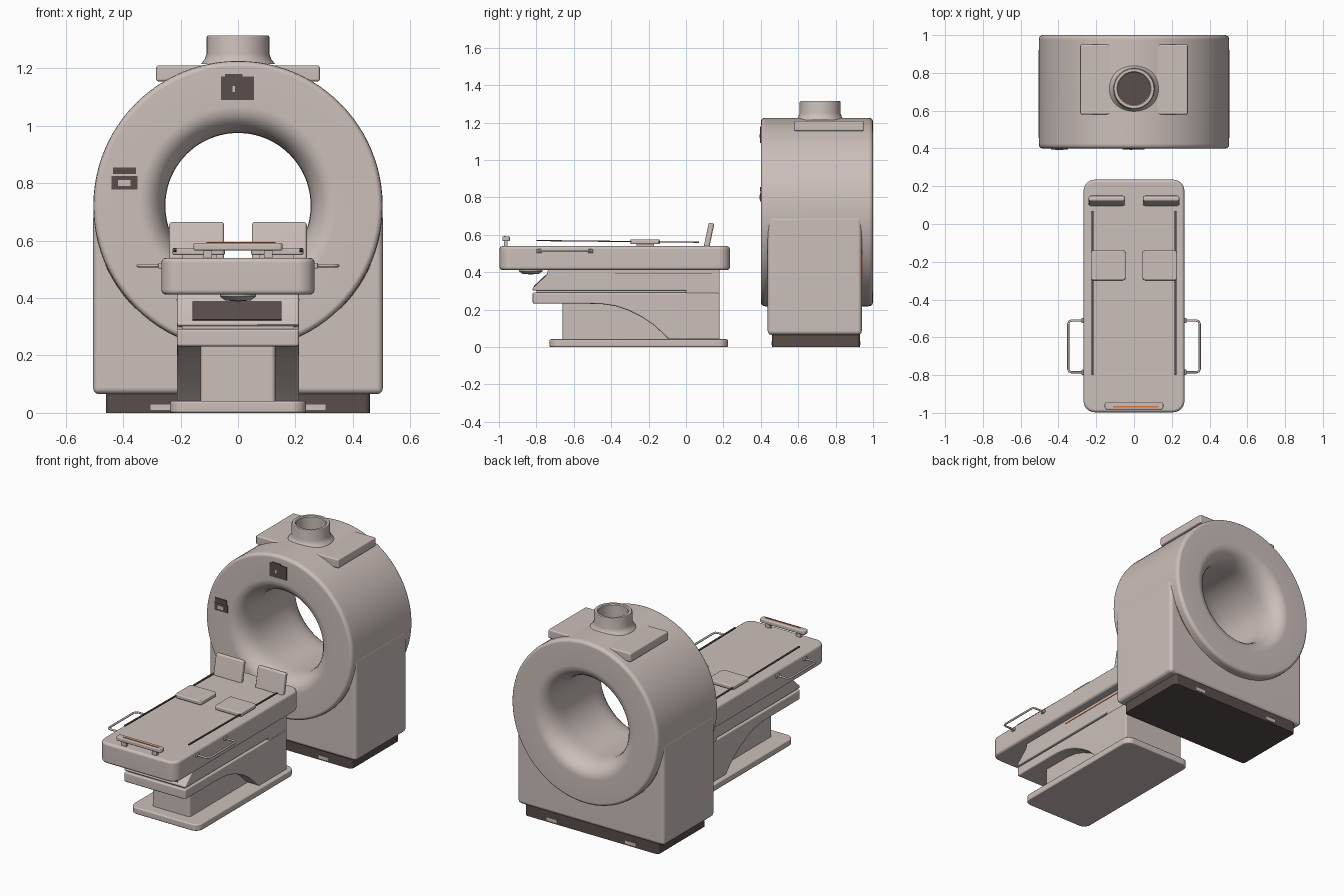
import bpy, bmesh
from math import sin, cos, pi, radians
from mathutils import Vector, Matrix

if "Cube" in bpy.data.objects:
    bpy.data.objects.remove(bpy.data.objects["Cube"])


def material(name, rgb):
    m = bpy.data.materials.new(name)
    m.use_nodes = True
    m.diffuse_color = (*rgb, 1)
    m.node_tree.nodes["Principled BSDF"].inputs["Base Color"].default_value = (*rgb, 1)
    return m


SHELL = material("warm_grey_shell", (0.60, 0.52, 0.49))
DARK = material("dark_brown", (0.10, 0.075, 0.07))
ORANGE = material("orange_trim", (0.75, 0.16, 0.05))

RING_Z = 0.722


def finish(name, bm, mat, bevel=0.0):
    """Round the sharp edges, then turn the bmesh into a smooth-shaded object."""
    bmesh.ops.recalc_face_normals(bm, faces=bm.faces)
    if bevel:
        sharp = [e for e in bm.edges if e.calc_face_angle(0) > radians(40)]
        bmesh.ops.bevel(bm, geom=sharp, offset=bevel, segments=3, profile=0.5,
                        affect='EDGES', clamp_overlap=True)
    me = bpy.data.meshes.new(name)
    bm.to_mesh(me)
    bm.free()
    me.materials.append(mat)
    ob = bpy.data.objects.new(name, me)
    bpy.context.collection.objects.link(ob)
    bpy.ops.object.select_all(action='DESELECT')
    ob.select_set(True)
    bpy.context.view_layer.objects.active = ob
    bpy.ops.object.shade_smooth_by_angle(angle=radians(40))
    mod = ob.modifiers.new("even_normals", 'WEIGHTED_NORMAL')
    mod.keep_sharp = True
    return ob


def box(name, x, y, z, mat=SHELL, corner=0.0, bevel=0.0, tilt=0.0):
    """Box from three (min, max) spans; corner rounds the upright edges."""
    bm = bmesh.new()
    bmesh.ops.create_cube(bm, size=1)
    spans = (x, y, z)
    bmesh.ops.scale(bm, vec=[b - a for a, b in spans], verts=bm.verts)
    if corner:
        upright = [e for e in bm.edges
                   if abs(e.verts[0].co.z - e.verts[1].co.z) > 1e-4]
        bmesh.ops.bevel(bm, geom=upright, offset=corner, segments=6,
                        profile=0.5, affect='EDGES')
    centre = Vector([(a + b) / 2 for a, b in spans])
    bm.transform(Matrix.Translation(centre) @ Matrix.Rotation(tilt, 4, 'X'))
    return finish(name, bm, mat, bevel)


def prism(name, outline, axis, a, b, mat=SHELL, bevel=0.0):
    """Extrude a 2D outline along x (outline in y, z) or y (outline in x, z)."""
    bm = bmesh.new()
    place = (lambda p, d: (d, p[0], p[1])) if axis == 'x' else (lambda p, d: (p[0], d, p[1]))
    face = bm.faces.new([bm.verts.new(place(p, a)) for p in outline])
    out = bmesh.ops.extrude_face_region(bm, geom=[face])
    shift = (b - a, 0, 0) if axis == 'x' else (0, b - a, 0)
    bmesh.ops.translate(bm, vec=shift,
                        verts=[g for g in out["geom"] if isinstance(g, bmesh.types.BMVert)])
    return finish(name, bm, mat, bevel)


def lathe(name, profile, axis, centre, steps=96, closed=False, mat=SHELL):
    """Revolve (radius, height) pairs about the y or z axis through centre."""
    bm = bmesh.new()
    rows = []
    for i in range(steps):
        c, s = cos(2 * pi * i / steps), sin(2 * pi * i / steps)
        rows.append([bm.verts.new(Vector((r * c, h, r * s) if axis == 'y'
                                         else (r * c, r * s, h)) + Vector(centre))
                     for r, h in profile])
    n = len(profile)
    for i in range(steps):
        p, q = rows[i], rows[(i + 1) % steps]
        for j in range(n if closed else n - 1):
            k = (j + 1) % n
            bm.faces.new((p[j], p[k], q[k], q[j]))
    return finish(name, bm, mat)


def tube(name, points, radius, mat=SHELL):
    cu = bpy.data.curves.new(name, 'CURVE')
    cu.dimensions = '3D'
    cu.bevel_depth = radius
    cu.bevel_resolution = 2
    cu.use_fill_caps = True
    sp = cu.splines.new('POLY')
    sp.points.add(len(points) - 1)
    for pt, co in zip(sp.points, points):
        pt.co = (*co, 1)
    cu.materials.append(mat)
    ob = bpy.data.objects.new(name, cu)
    bpy.context.collection.objects.link(ob)
    return ob


# Scanner ring: half of the section, reflected front to back
half = [(0.253, 0.56), (0.255, 0.51), (0.262, 0.475), (0.275, 0.445), (0.295, 0.42),
        (0.318, 0.406), (0.345, 0.40), (0.485, 0.40), (0.495, 0.404), (0.502, 0.412),
        (0.504, 0.425)]
section = half + [(r, 1.4 - y) for r, y in reversed(half)]
lathe("scanner_ring", section, 'y', (0, 0, RING_Z), closed=True)

# Pedestal hugging the lower half of the ring
cradle = [(0.42 * cos(-pi * i / 24), 0.70 + 0.42 * sin(-pi * i / 24)) for i in range(25)]
prism("scanner_pedestal", [(-0.505, 0.065), (0.505, 0.065), (0.505, 0.70)] + cradle
      + [(-0.505, 0.70)], 'y', 0.437, 0.94, bevel=0.022)
box("scanner_plinth", (-0.46, 0.46), (0.46, 0.93), (0, 0.07), DARK, corner=0.02)
for side in (-1, 1):
    for y in (0.459, 0.931):
        box("plinth_foot_slot", (side * 0.27 - 0.035, side * 0.27 + 0.035),
            (y - 0.003, y + 0.003), (0.01, 0.03))

# Orange seam between ring and pedestal
for side in (-1, 1):
    for y in (0.436, 0.941):
        seam = [(side * 0.503 * cos(radians(a)), y, RING_Z - 0.503 * sin(radians(a)))
                for a in range(24, 46, 3)]
        tube("ring_seam_trim", seam, 0.003, ORANGE)

# Roof plate and vent collar
box("roof_plate", (-0.285, 0.285), (0.58, 0.95), (1.155, 1.21), bevel=0.008)
lathe("vent_collar", [(0.13, 1.215), (0.117, 1.23), (0.109, 1.25), (0.109, 1.31), (0.105, 1.315),
                      (0.09, 1.315), (0.085, 1.31), (0.085, 1.22)], 'z', (0, 0.717, 0), 48)
lathe("vent_floor", [(0.0865, 1.229), (0.0005, 1.229)], 'z', (0, 0.717, 0), 48, mat=DARK)

# Display and control panel on the ring front
box("display_panel", (-0.06, 0.056), (0.395, 0.401), (1.09, 1.172), DARK)
box("display_tab", (-0.045, 0.015), (0.395, 0.401), (1.172, 1.18), DARK)
box("display_light", (-0.02, -0.01), (0.393, 0.396), (1.118, 1.138))
box("control_upper", (-0.435, -0.355), (0.395, 0.401), (0.832, 0.855), DARK)
box("control_lower", (-0.44, -0.35), (0.395, 0.401), (0.778, 0.826), DARK)
box("control_screen", (-0.418, -0.374), (0.393, 0.396), (0.79, 0.812))

# Table foot, column and arched body
box("table_foot", (-0.237, 0.237), (-0.73, 0.225), (0, 0.042), corner=0.05, bevel=0.008)
box("table_column", (-0.13, 0.13), (-0.66, 0.10), (0.03, 0.25), corner=0.015)
arch = [(-0.53, 0.232), (-0.45, 0.23), (-0.38, 0.22), (-0.31, 0.197), (-0.24, 0.162),
        (-0.17, 0.115), (-0.09, 0.04)]
prism("table_lower_body", [(-0.82, 0.232)] + arch + [(0.18, 0.04), (0.18, 0.292), (-0.82, 0.292)],
      'x', -0.212, 0.212, bevel=0.008)
box("table_groove_core", (-0.195, 0.195), (-0.80, 0.1), (0.27, 0.32))
prism("table_upper_body", [(-0.82, 0.302), (-0.82, 0.315), (-0.745, 0.385), (-0.735, 0.42),
                           (0.18, 0.42), (0.18, 0.285), (0.0, 0.285), (0.0, 0.302)],
      'x', -0.212, 0.212, bevel=0.008)

# Dark panel lying on the sloped nose of the body
prism("nose_panel", [(-0.815, 0.325), (-0.747, 0.389), (-0.742, 0.384), (-0.81, 0.32)],
      'x', -0.158, 0.152, DARK)

# Couch top and the knob beneath it
box("couch_top", (-0.267, 0.267), (-0.997, 0.235), (0.412, 0.54), corner=0.06, bevel=0.016)
lathe("release_knob", [(0.065, 0.42), (0.062, 0.405), (0.045, 0.392), (0.0005, 0.388)],
      'z', (0, -0.83, 0), 32)

# Head bar with its posts and trim
box("head_bar", (-0.155, 0.155), (-0.982, -0.942), (0.566, 0.592), corner=0.012, bevel=0.006)
box("head_bar_trim", (-0.11, 0.13), (-0.972, -0.964), (0.59, 0.595), ORANGE)

for side in (-1, 1):
    def span(a, b):
        return (min(side * a, side * b), max(side * a, side * b))

    box("head_bar_post", span(0.09, 0.12), (-0.972, -0.955), (0.53, 0.57))
    # Arm pads and tilted upright supports
    box("pad_stem", span(0.075, 0.195), (-0.265, -0.17), (0.53, 0.555))
    box("arm_pad", span(0.045, 0.228), (-0.298, -0.14), (0.55, 0.575), corner=0.015, bevel=0.006)
    box("upright_support", span(0.048, 0.24), (0.108, 0.138), (0.53, 0.665),
        bevel=0.01, tilt=radians(-12))
    # Long thin rails above the couch
    box("couch_rail", span(0.215, 0.225), (-0.80, 0.07), (0.562, 0.568), DARK,
        tilt=radians(-0.6))
    # Side grab handles
    loop = [(0.255, -0.785), (0.33, -0.785), (0.343, -0.78), (0.348, -0.767),
            (0.348, -0.53), (0.343, -0.516), (0.33, -0.511), (0.255, -0.511)]
    tube("grab_handle", [(side * x, y, 0.513) for x, y in loop], 0.006)
    for y in (-0.785, -0.511):
        box("handle_socket", span(0.262, 0.278), (y - 0.014, y + 0.014), (0.503, 0.523),
            bevel=0.004)
    # Orange line below the couch edge
    box("body_trim", span(0.21, 0.2145), (-0.38, 0.14), (0.391, 0.397), ORANGE)
